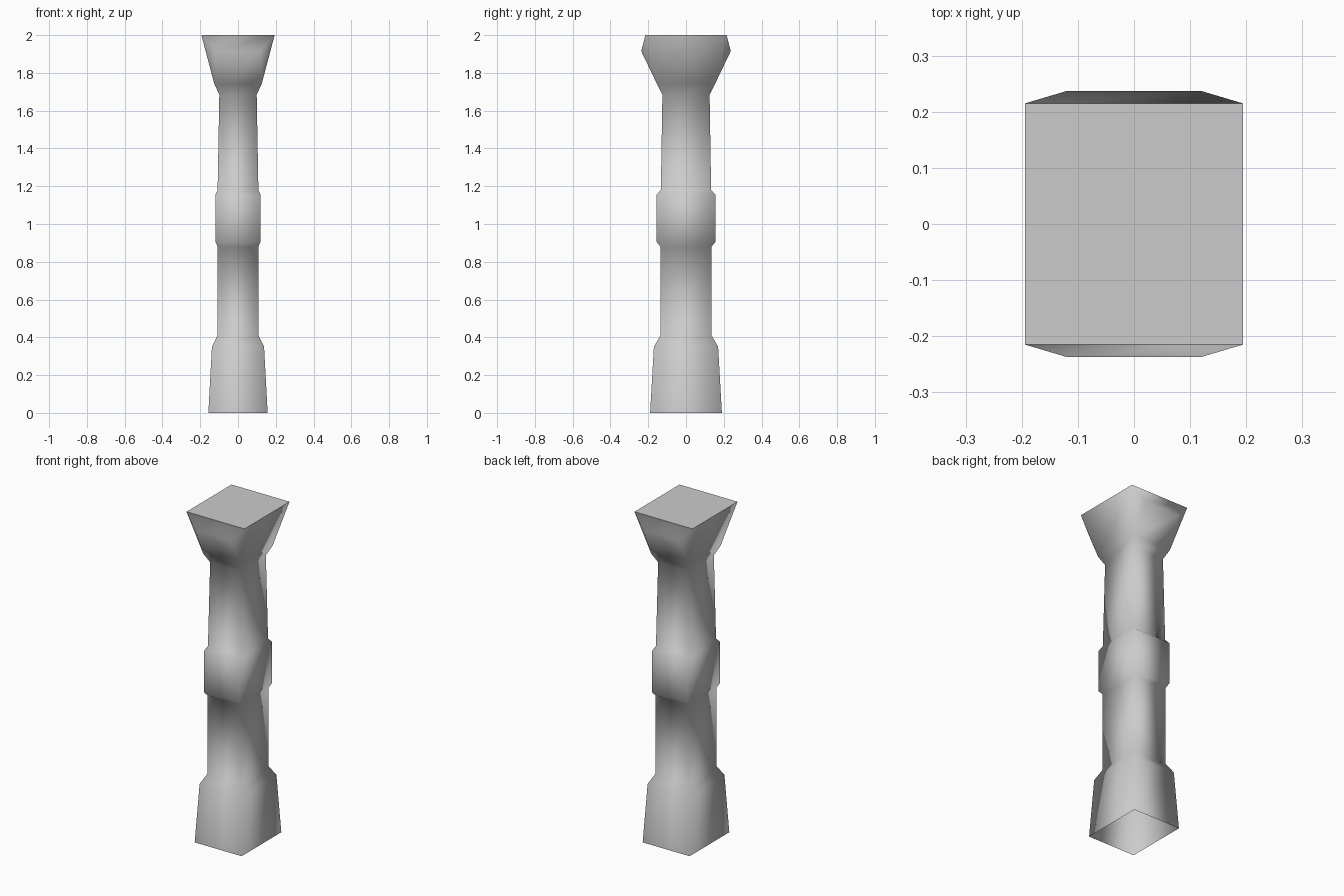
import bpy, bmesh

cube = bpy.data.objects.get("Cube")
if cube:
    bpy.data.objects.remove(cube, do_unlink=True)

# Stone material
stone = bpy.data.materials.new("grey_stone")
stone.use_nodes = True
grey = (0.6, 0.6, 0.6, 1.0)
stone.diffuse_color = grey
stone.node_tree.nodes["Principled BSDF"].inputs["Base Color"].default_value = grey

# Rectangular sections from the floor up: height, half width, half depth
SECTIONS = [
    (0.0, 0.157, 0.19), (0.35, 0.138, 0.17),       # flared foot
    (0.41, 0.108, 0.135), (0.88, 0.108, 0.135),    # lower shaft
    (0.905, 0.119, 0.156), (1.155, 0.119, 0.156),  # middle band
    (1.18, 0.108, 0.133), (1.685, 0.099, 0.125),   # upper shaft
    (1.74, 0.125, 0.153), (2.0, 0.194, 0.215),     # capital
]
CORNERS = [(-1, -1), (1, -1), (1, 1), (-1, 1)]

bm = bmesh.new()
rings = [[bm.verts.new((sx * x, sy * y, z)) for sx, sy in CORNERS]
         for z, x, y in SECTIONS]

# Side walls, with a raised ridge across the front and back of the capital
for level, (low, high) in enumerate(zip(rings, rings[1:])):
    for i in range(4):
        j = (i + 1) % 4
        a, b, c, d = low[i], low[j], high[j], high[i]
        if level == len(rings) - 2 and i % 2 == 0:
            side = CORNERS[i][1]
            p = bm.verts.new((-side * -0.12, side * 0.237, 1.915))
            q = bm.verts.new((-side * 0.12, side * 0.237, 1.915))
            for face in ((a, b, q, p), (p, q, c, d), (a, p, d), (b, c, q)):
                bm.faces.new(face)
        else:
            bm.faces.new((a, b, c, d))

# Flat top with a crisp rim; the foot stays open
top = bm.faces.new(rings[-1])
for face in bm.faces:
    face.smooth = face is not top
for edge in top.edges:
    edge.smooth = False

mesh = bpy.data.meshes.new("pillar")
bm.to_mesh(mesh)
bm.free()
mesh.materials.append(stone)
pillar = bpy.data.objects.new("pillar", mesh)
bpy.context.collection.objects.link(pillar)
